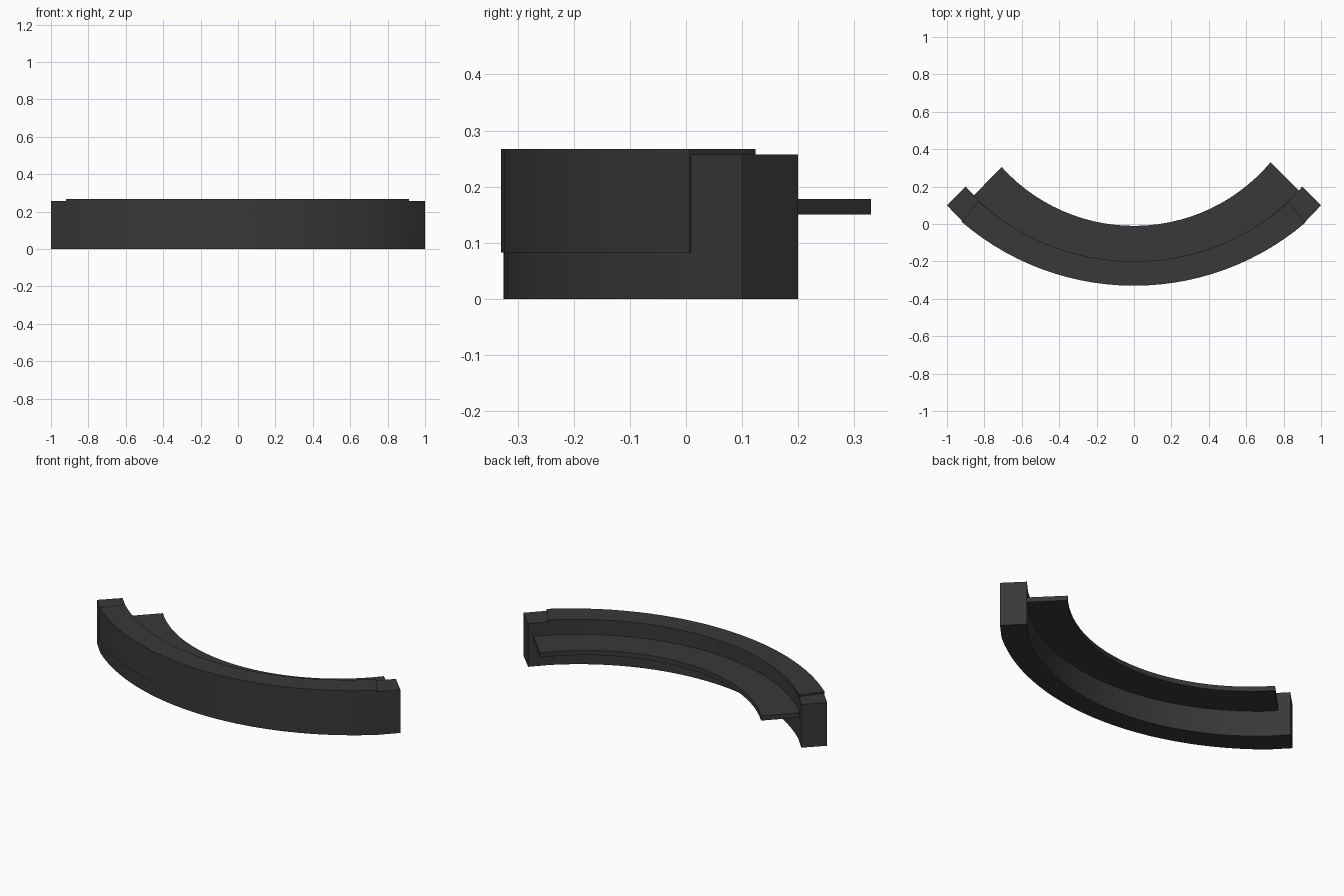
import bpy, bmesh, math

if "Cube" in bpy.data.objects:
    bpy.data.objects.remove(bpy.data.objects["Cube"])

SEGMENTS = 28

mat = bpy.data.materials.new("charcoal")
mat.diffuse_color = (0.04, 0.04, 0.04, 1)
mat.use_nodes = True
mat.node_tree.nodes["Principled BSDF"].inputs["Base Color"].default_value = mat.diffuse_color


def arc(mid_y, right, left_x):
    """Points on the circle through (0, mid_y) and the right end point."""
    x, y = right
    cy = (x * x + y * y - mid_y * mid_y) / (2 * (y - mid_y))
    r = cy - mid_y
    a0, a1 = math.asin(left_x / r), math.asin(x / r)
    pts = []
    for i in range(SEGMENTS + 1):
        a = a0 + (a1 - a0) * i / SEGMENTS
        pts.append((r * math.sin(a), cy - r * math.cos(a)))
    return pts


def sweep(name, section):
    """Join a closed section of (arc, height) rails into a capped solid."""
    bm = bmesh.new()
    rails = [[bm.verts.new((x, y, z)) for x, y in pts] for pts, z in section]
    n = len(rails)
    for k in range(n):
        a, b = rails[k], rails[(k + 1) % n]
        for i in range(len(a) - 1):
            bm.faces.new((a[i], a[i + 1], b[i + 1], b[i]))
    bm.faces.new([r[0] for r in rails])
    bm.faces.new([r[-1] for r in rails])
    bmesh.ops.recalc_face_normals(bm, faces=bm.faces)
    me = bpy.data.meshes.new(name)
    bm.to_mesh(me)
    bm.free()
    me.materials.append(mat)
    ob = bpy.data.objects.new(name, me)
    bpy.context.collection.objects.link(ob)
    bpy.ops.object.select_all(action='DESELECT')
    ob.select_set(True)
    bpy.context.view_layer.objects.active = ob
    bpy.ops.object.shade_smooth_by_angle(angle=math.radians(25))
    return ob


def with_ends(pts, end):
    """Extend an arc straight out to the end-post corners."""
    return [(-end[0], end[1])] + pts + [end]


# curved wall, running straight into a square post at each end
wall_out = with_ends(arc(-0.325, (0.912, 0.008), -0.912), (1.0, 0.10))
wall_in = with_ends(arc(-0.204, (0.818, 0.113), -0.818), (0.90, 0.20))
sweep("curved_wall", [(wall_out, 0), (wall_out, 0.257),
                      (wall_in, 0.257), (wall_in, 0)])

# front panel folding over into the thin counter top
front = arc(-0.33, (0.915, 0.006), -0.92)
back = arc(-0.20, (0.826, 0.118), -0.832)
inside = arc(-0.31, (0.902, 0.02), -0.907)
sweep("front_panel_and_counter", [(front, 0.083), (front, 0.267),
                                  (back, 0.267), (back, 0.256),
                                  (inside, 0.256), (inside, 0.083)])

# desk shelf on the inner side
shelf_in = arc(-0.01, (0.73, 0.33), -0.708)
shelf_out = arc(-0.25, (0.91, 0.15), -0.885)
sweep("desk_shelf", [(shelf_out, 0.15), (shelf_out, 0.178),
                     (shelf_in, 0.178), (shelf_in, 0.15)])
